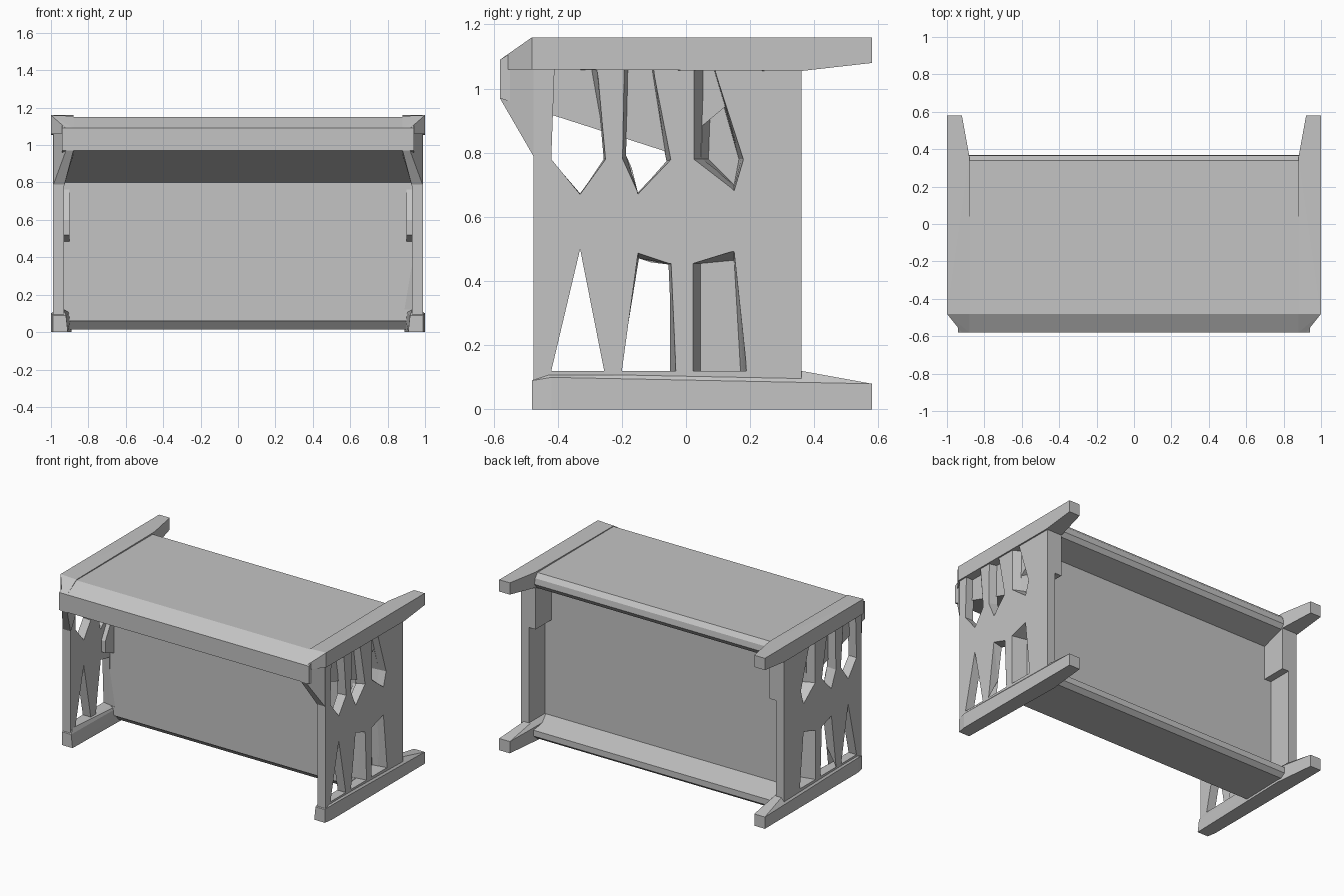
import bpy
import bmesh

old = bpy.data.objects.get("Cube")
if old:
    bpy.data.objects.remove(old, do_unlink=True)

grey = bpy.data.materials.new("plain grey")
grey.use_nodes = True
colour = (0.55, 0.55, 0.55, 1)
grey.diffuse_color = colour
grey.node_tree.nodes["Principled BSDF"].inputs["Base Color"].default_value = colour


def finish(name, bm):
    bmesh.ops.recalc_face_normals(bm, faces=bm.faces)
    mesh = bpy.data.meshes.new(name)
    bm.to_mesh(mesh)
    bm.free()
    mesh.materials.append(grey)
    obj = bpy.data.objects.new(name, mesh)
    bpy.context.collection.objects.link(obj)
    return obj


def loft(name, x0, profile0, x1, profile1=None):
    """Join two y-z outlines standing at x0 and x1."""
    bm = bmesh.new()
    a = [bm.verts.new((x0, y, z)) for y, z in profile0]
    b = [bm.verts.new((x1, y, z)) for y, z in profile1 or profile0]
    bm.faces.new(a)
    bm.faces.new(b[::-1])
    for i in range(len(a)):
        j = (i + 1) % len(a)
        bm.faces.new((a[j], a[i], b[i], b[j]))
    return finish(name, bm)


def hull(name, side, points):
    """Convex block from a few corner points, flipped by side."""
    bm = bmesh.new()
    for x, y, z in points:
        bm.verts.new((side * x, y, z))
    res = bmesh.ops.convex_hull(bm, input=bm.verts)
    loose = [v for v in bm.verts if not v.link_faces]
    bmesh.ops.delete(bm, geom=loose, context='VERTS')
    bmesh.ops.dissolve_limit(bm, angle_limit=0.01, verts=bm.verts, edges=bm.edges)
    return finish(name, bm)


# Wedge-shaped top, upright panel and bottom shelf
loft("table_top", -0.94, [(-.58, .97), (-.58, 1.09), (-.48, 1.15), (.34, 1.15), (.365, 1.12),
                          (.37, 1.08), (.35, 1.05), (.19, 1.0), (-.05, .8)], 0.94)
loft("centre_panel", -0.94, [(-.05, .06), (-.05, .82), (.19, 1.02), (.19, .1)], 0.94)
loft("bottom_shelf", -0.94, [(-.05, .07), (.19, .12), (.36, .08), (.36, .04), (.33, .015), (0, .015)], 0.94)

# Openings in the side panels: outer outline, and inner outline where the walls slope
tall_gap = [(-.42, .12), (-.33, .5), (-.255, .12)]
wide_gap = [(-.2, .12), (-.15, .49), (-.045, .455), (-.03, .12)]
wide_gap_in = [(-.2, .12), (-.145, .46), (-.06, .45), (-.05, .12)]
rear_gap = [(.02, .12), (.02, .455), (.15, .495), (.19, .12)]
rear_gap_in = [(.045, .12), (.045, .455), (.15, .465), (.17, .12)]
front_notch = [(-.41, 1.06), (-.42, .78), (-.33, .67), (-.25, .78), (-.275, 1.06)]
front_notch_in = [(-.41, 1.06), (-.42, .78), (-.33, .675), (-.26, .78), (-.31, 1.06)]
mid_notch = [(-.195, 1.06), (-.2, .78), (-.15, .67), (-.045, .78), (-.1, 1.06)]
mid_notch_in = [(-.17, 1.06), (-.18, .8), (-.15, .68), (-.07, .77), (-.11, 1.06)]
rear_notch = [(.02, 1.06), (.02, .78), (.15, .68), (.18, .78), (.09, 1.06)]
rear_notch_in = [(.08, 1.06), (.07, .78), (.15, .7), (.165, .78), (.085, 1.06)]
openings = [(tall_gap, tall_gap), (wide_gap, wide_gap_in), (rear_gap, rear_gap_in),
            (front_notch, front_notch_in), (mid_notch, mid_notch_in), (rear_notch, rear_notch_in)]

for side, label in ((1, "left"), (-1, "right")):
    # Side panel with its openings cut through, set past the ends of the board
    panel = loft(label + "_side_panel", side * .93, [(-.475, .06), (-.475, 1.1), (.36, 1.1), (.36, .06)], side * .99)
    for outer, inner in openings:
        cutter = loft("opening_cutter", side * 1.0, outer, side * .89, inner)
        cutter.hide_render = True
        for target in (panel, bpy.data.objects["centre_panel"]):
            mod = target.modifiers.new("opening", 'BOOLEAN')
            mod.operation = 'DIFFERENCE'
            mod.solver = 'EXACT'
            mod.object = cutter
            bpy.context.view_layer.update()
            graph = bpy.context.evaluated_depsgraph_get()
            cut = bpy.data.meshes.new_from_object(target.evaluated_get(graph))
            target.modifiers.clear()
            target.data = cut
        bpy.data.objects.remove(cutter, do_unlink=True)

    # Top rail with chamfered nose and narrowed tail
    hull(label + "_top_rail", side, [
        (x, y, z) for x, y, z in
        [(.88, -.48, 1.155), (1, -.48, 1.16), (.88, -.48, 1.06), (1, -.48, 1.06),
         (.88, -.58, 1.09), (.92, -.58, 1.09), (.88, -.58, 1.06), (.92, -.58, 1.06),
         (.88, .36, 1.16), (.88, .36, 1.055), (1, .36, 1.055), (1, .58, 1.16),
         (.92, .58, 1.16), (.92, .58, 1.08), (1, .58, 1.08)]])

    # Bracket tying the front of the top to the side panel
    hull(label + "_front_bracket", side, [
        (.88, -.58, 1.08), (.92, -.58, 1.08), (.88, -.58, .97), (.92, -.58, .97),
        (.93, -.47, .78), (.99, -.47, .78), (.99, -.47, 1.08), (.88, -.47, .95)])

    # Bottom rail, bevelled along its outer edge
    hull(label + "_bottom_rail", side, [
        (.91, -.48, 0), (.99, -.48, 0), (.92, -.48, .09), (.99, -.48, .09), (1, -.42, 0), (1, -.42, .1),
        (.93, -.45, .12), (.97, -.45, .12), (.89, .3, 0), (.89, .3, .1), (.92, .36, .12), (.97, .36, .12),
        (1, .58, 0), (1, .58, .08), (.92, .58, 0), (.92, .58, .08)])

    # Thickened blocks inside the side panel, behind and before the upright
    loft(label + "_rear_block", side * .88, [(.18, .77), (.18, 1.06), (.36, 1.06), (.36, .77)], side * .95)
    loft(label + "_front_block", side * .9, [(-.14, .52), (-.14, .6), (-.04, .78), (-.04, .48)], side * .95)
